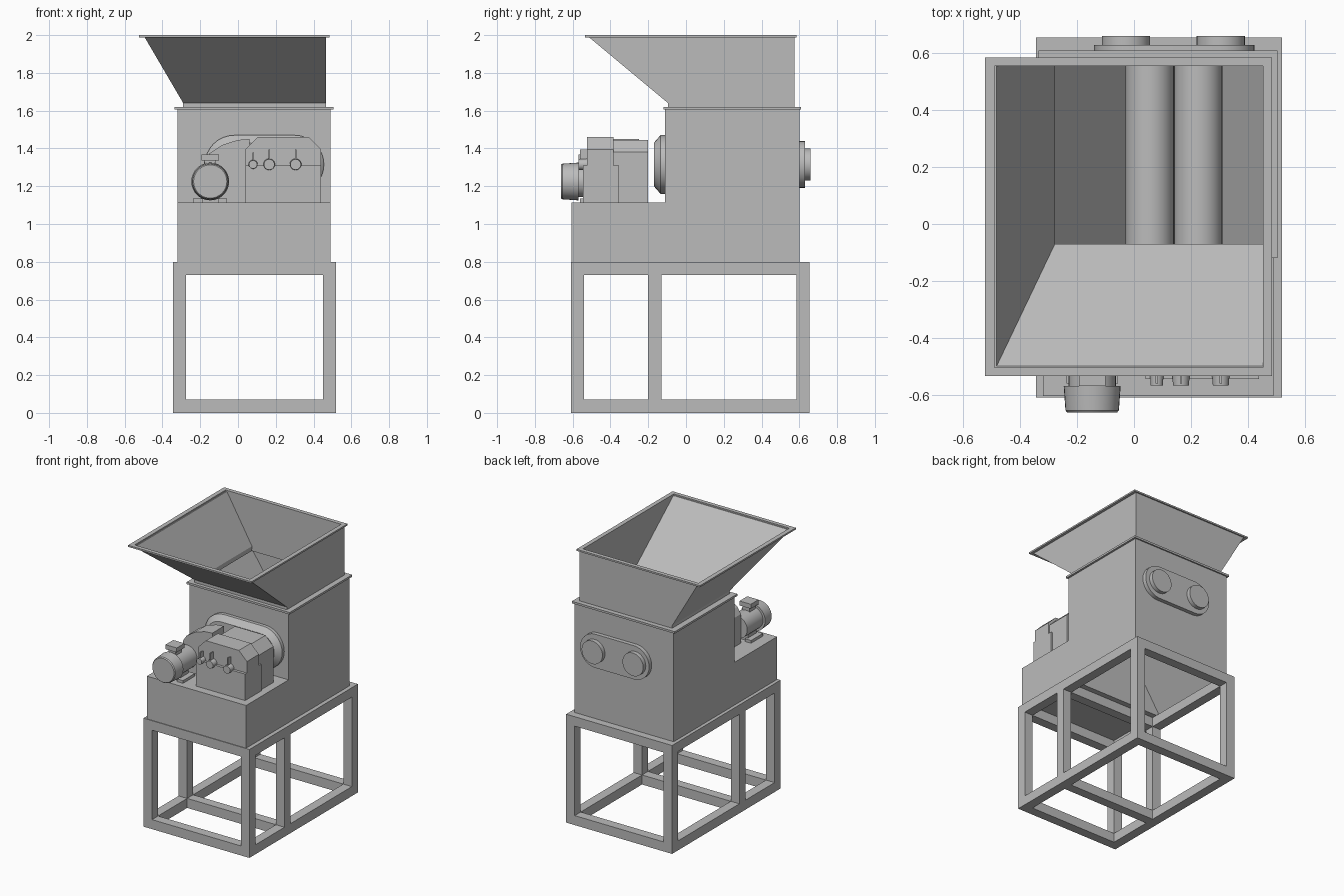
import bpy, bmesh, math
from mathutils import Vector

if "Cube" in bpy.data.objects:
    bpy.data.objects.remove(bpy.data.objects["Cube"])

steel = bpy.data.materials.new("grey_steel")
steel.use_nodes = True
grey = (0.5, 0.5, 0.5, 1)
steel.diffuse_color = grey
steel.node_tree.nodes["Principled BSDF"].inputs["Base Color"].default_value = grey


def finish(name, bm, smooth=False):
    bmesh.ops.recalc_face_normals(bm, faces=bm.faces)
    mesh = bpy.data.meshes.new(name)
    bm.to_mesh(mesh)
    bm.free()
    ob = bpy.data.objects.new(name, mesh)
    bpy.context.collection.objects.link(ob)
    mesh.materials.append(steel)
    if smooth:
        bpy.ops.object.select_all(action='DESELECT')
        ob.select_set(True)
        bpy.context.view_layer.objects.active = ob
        bpy.ops.object.shade_smooth_by_angle(angle=math.radians(30))
    return ob


def loft(name, rings, caps=True, smooth=False, loop=False):
    """Skin a list of closed point rings."""
    bm = bmesh.new()
    vs = [[bm.verts.new(p) for p in ring] for ring in rings]
    n = len(vs[0])
    pairs = list(zip(vs, vs[1:])) + ([(vs[-1], vs[0])] if loop else [])
    for a, b in pairs:
        for i in range(n):
            j = (i + 1) % n
            bm.faces.new((a[i], a[j], b[j], b[i]))
    if caps and not loop:
        bm.faces.new(vs[0])
        bm.faces.new(vs[-1])
    return finish(name, bm, smooth)


def rect(x0, x1, y0, y1, z):
    return [(x0, y0, z), (x1, y0, z), (x1, y1, z), (x0, y1, z)]


def box(name, x0, x1, y0, y1, z0, z1):
    return loft(name, [rect(x0, x1, y0, y1, z0), rect(x0, x1, y0, y1, z1)])


def frame_ring(name, outer, inner, z0, z1):
    """Rectangular wall ring, open through the middle."""
    return loft(name, [rect(*outer, z0), rect(*outer, z1),
                       rect(*inner, z1), rect(*inner, z0)], loop=True)


def extrude_y(name, profile, y0, y1):
    return loft(name, [[(x, y, z) for x, z in profile] for y in (y0, y1)])


def stadium(xa, xb, z, r, y, n=16):
    """Slot outline round two centres; a circle when they coincide."""
    pts = []
    for cx, start in ((xb, -math.pi / 2), (xa, math.pi / 2)):
        for i in range(n + (xa != xb)):
            a = start + math.pi * i / n
            pts.append((cx + r * math.cos(a), y, z + r * math.sin(a)))
    return pts


def turned(name, xa, xb, z, steps):
    """Round or slot-shaped part along y from (y, radius) steps."""
    return loft(name, [stadium(xa, xb, z, r, y) for y, r in steps], smooth=True)


# Welded stand
X0, X1, Y0, Y1, T = -0.345, 0.52, -0.61, 0.655, 0.07
for label, z in (("bottom", 0), ("top", 0.73)):
    frame_ring("stand_%s_frame" % label, (X0, X1, Y0, Y1),
               (X0 + T, X1 - T, Y0 + T, Y1 - T), z, z + T)
    box("stand_%s_crossbar" % label, X0 + T, X1 - T, -0.2, -0.13, z, z + T)
for side, x in (("right", X0), ("left", X1 - T)):
    for place, y in (("front", Y0), ("middle", -0.2), ("back", Y1 - T)):
        box("%s_%s_leg" % (place, side), x, x + T, y, y + T, T, 0.73)

# Cutting chamber and drive bench
frame_ring("chamber_walls", (-0.32, 0.49, -0.11, 0.6), (-0.3, 0.47, -0.09, 0.58), 0.8, 1.605)
box("drive_bench", -0.32, 0.49, -0.605, -0.11, 0.8, 1.115)
frame_ring("chamber_flange", (-0.335, 0.505, -0.12, 0.61), (-0.28, 0.455, -0.07, 0.56), 1.605, 1.62)

# Guide plates beside the rollers, flaring out again below
for side, top, neck, foot in (("right", -0.29, -0.03, -0.3), ("left", 0.46, 0.31, 0.47)):
    t = 0.01 if side == "left" else -0.01
    extrude_y("%s_guide_plate" % side,
              [(top, 1.605), (neck, 1.22), (foot, 0.81), (foot + t, 0.81),
               (neck + t, 1.22), (top + t, 1.605)], -0.09, 0.58)

# Twin rollers
for name, x in (("right_roller", 0.055), ("left_roller", 0.226)):
    turned(name, x, x, 1.315, [(-0.09, 0.085), (0.58, 0.085)])

# Feed hopper flaring to the front and right
loft("feed_hopper", [
    rect(-0.29, 0.465, -0.095, 0.575, 1.62),
    rect(-0.29, 0.465, -0.095, 0.575, 1.64),
    rect(-0.495, 0.465, -0.515, 0.575, 1.99),
    rect(-0.483, 0.453, -0.5, 0.56, 1.99),
    rect(-0.278, 0.453, -0.07, 0.56, 1.64),
    rect(-0.278, 0.453, -0.07, 0.56, 1.62)], loop=True)
frame_ring("hopper_rim", (-0.523, 0.485, -0.535, 0.585), (-0.49, 0.453, -0.505, 0.555), 1.988, 2.0)

# Rear bearing plate and caps
turned("rear_bearing_plate", -0.016, 0.3, 1.315, [(0.6, 0.124), (0.63, 0.124)])
for name, x in (("right_bearing_cap", -0.028), ("left_bearing_cap", 0.305)):
    turned(name, x, x, 1.315, [(0.63, 0.085), (0.66, 0.085)])

# Front gear cover with tapered edge
turned("front_gear_cover", -0.02, 0.3, 1.315, [(-0.11, 0.155), (-0.135, 0.155), (-0.17, 0.115)])

# Gearbox
def chamfered(x0, x1, z, c):
    return [(x0, 1.115), (x1, 1.115), (x1, z - c), (x1 - c, z), (x0 + c, z), (x0, z - c)]

extrude_y("gearbox_front", chamfered(0.04, 0.44, 1.46, 0.065), -0.525, -0.385)
extrude_y("gearbox_rear", chamfered(0.05, 0.43, 1.445, 0.065), -0.385, -0.2)
box("gearbox_base", 0.04, 0.44, -0.545, -0.355, 1.115, 1.31)
for i, (x, r) in enumerate(((0.08, 0.024), (0.165, 0.031), (0.305, 0.031))):
    turned("gearbox_knob_%d" % (i + 1), x, x, 1.315, [(-0.525, r), (-0.568, r * 0.9)])
    box("knob_pointer_%d" % (i + 1), x - 0.004, x + 0.004, -0.56, -0.52, 1.315, 1.315 + r * 2.6)

# Drive guard sloping from motor to gearbox
extrude_y("drive_guard", [(-0.18, 1.115), (0.06, 1.115), (0.06, 1.45), (0, 1.445),
                          (-0.08, 1.42), (-0.15, 1.375), (-0.18, 1.33)], -0.385, -0.25)

# Motor
M = -0.147
turned("motor_body", M, M, 1.225, [(-0.58, 0.083), (-0.385, 0.083)])
turned("motor_fan_cover", M, M, 1.225, [(-0.662, 0.088), (-0.655, 0.094), (-0.57, 0.1)])
box("motor_terminal_neck", M - 0.03, M + 0.03, -0.56, -0.49, 1.29, 1.335)
box("motor_terminal_box", M - 0.046, M + 0.046, -0.57, -0.48, 1.335, 1.368)
for i, x in enumerate((M - 0.09, M + 0.04)):
    box("motor_foot_%d" % (i + 1), x, x + 0.05, -0.56, -0.42, 1.115, 1.135)
box("motor_cradle", M - 0.05, M + 0.05, -0.54, -0.44, 1.115, 1.18)
